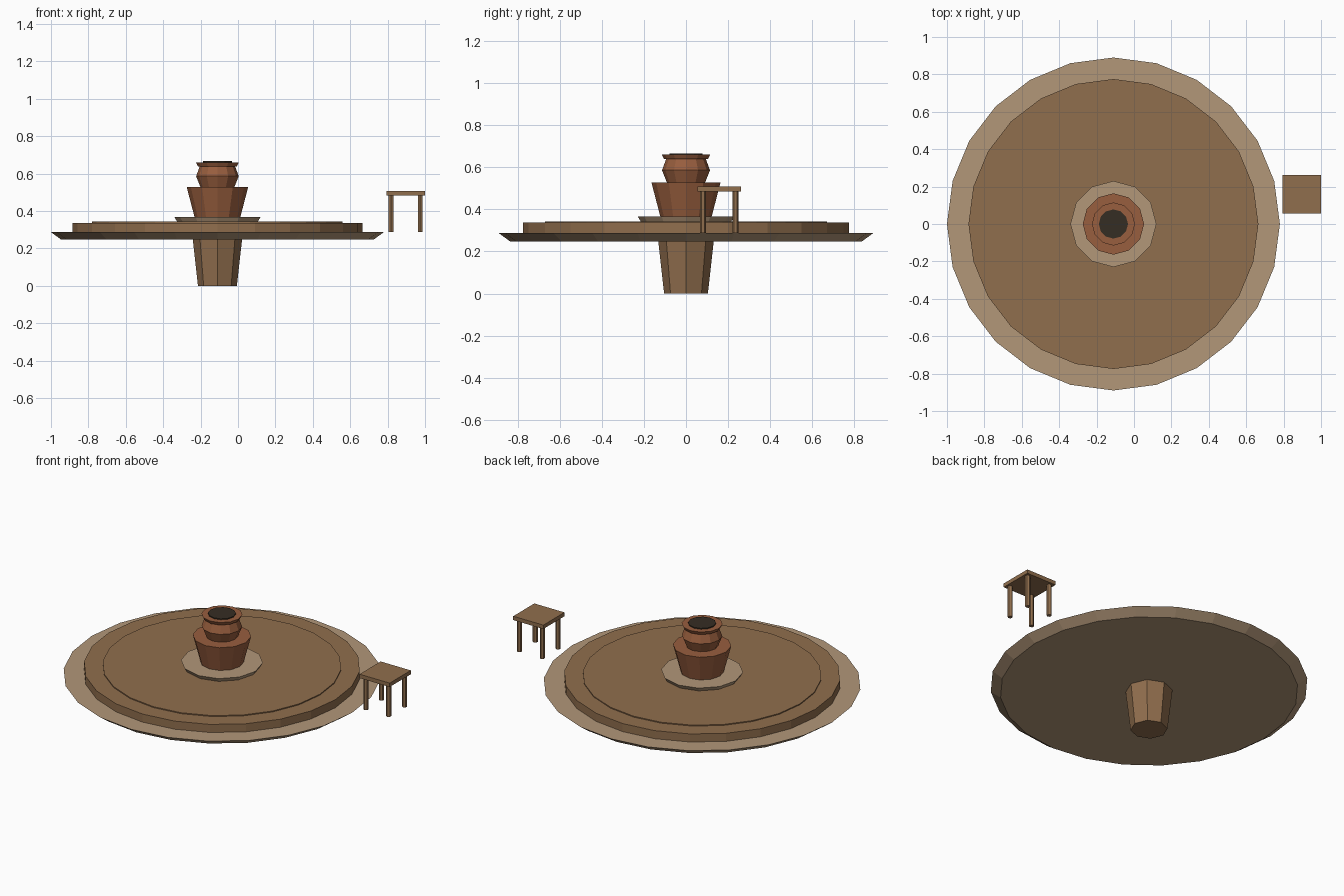
import bpy
import bmesh
from math import sin, cos, tau

default = bpy.data.objects.get("Cube")
if default:
    bpy.data.objects.remove(default)


def linear(c):
    c /= 255
    return c / 12.92 if c <= 0.04045 else ((c + 0.055) / 1.055) ** 2.4


def material(name, *rgb):
    colour = [linear(c) for c in rgb] + [1]
    mat = bpy.data.materials.new(name)
    mat.use_nodes = True
    mat.diffuse_color = colour
    mat.node_tree.nodes["Principled BSDF"].inputs["Base Color"].default_value = colour
    return mat


wood = material("brown wood", 144, 110, 77)
pale = material("pale wood", 178, 151, 121)
clay = material("terracotta", 152, 94, 62)
soil = material("dark soil", 53, 45, 35)

CENTRE = (-0.11, 0)


def finish(name, bm, mat):
    bmesh.ops.recalc_face_normals(bm, faces=bm.faces)
    mesh = bpy.data.meshes.new(name)
    bm.to_mesh(mesh)
    bm.free()
    mesh.materials.append(mat)
    obj = bpy.data.objects.new(name, mesh)
    bpy.context.collection.objects.link(obj)
    return obj


def lathe(name, profile, sides, mat, centre=CENTRE):
    """Stack of rings given as (radius, height), capped at both ends."""
    bm = bmesh.new()
    rings = []
    for radius, z in profile:
        rings.append([bm.verts.new((centre[0] + radius * sin(tau * i / sides),
                                    centre[1] + radius * cos(tau * i / sides), z))
                      for i in range(sides)])
    for low, high in zip(rings, rings[1:]):
        for i in range(sides):
            j = (i + 1) % sides
            bm.faces.new((low[i], low[j], high[j], high[i]))
    bm.faces.new(rings[0])
    bm.faces.new(rings[-1])
    return finish(name, bm, mat)


def box(name, centre, size, mat):
    bm = bmesh.new()
    bmesh.ops.create_cube(bm, size=1)
    bmesh.ops.scale(bm, vec=size, verts=bm.verts)
    bmesh.ops.translate(bm, vec=centre, verts=bm.verts)
    return finish(name, bm, mat)


# Round table: tapered pedestal, flared underplate, top and raised inlay
lathe("pedestal", [(0.104, 0), (0.132, 0.25)], 8, wood)
lathe("underplate", [(0.835, 0.247), (0.89, 0.287)], 24, pale)
lathe("table_top", [(0.775, 0.287), (0.775, 0.337)], 24, wood)
lathe("table_inlay", [(0.67, 0.336), (0.67, 0.343)], 24, wood)

# Saucer and two stacked pots
lathe("saucer", [(0.215, 0.342), (0.23, 0.367)], 12, pale)
lathe("lower_pot", [(0.122, 0.366), (0.164, 0.527)], 12, clay)
lathe("upper_pot", [(0.09, 0.526), (0.114, 0.586), (0.094, 0.64)], 12, clay)
lathe("pot_rim", [(0.104, 0.639), (0.115, 0.66)], 12, clay)
lathe("pot_soil", [(0.078, 0.655), (0.078, 0.666)], 12, soil)

# Small square stool beside the table
SEAT = (0.896, 0.158)
box("stool_seat", (*SEAT, 0.496), (0.206, 0.206, 0.024), wood)
for side, sx in (("right", -1), ("left", 1)):
    for end, sy in (("front", -1), ("back", 1)):
        lathe(f"stool_leg_{end}_{side}", [(0.0145, 0.288), (0.0145, 0.485)], 6, wood,
              (SEAT[0] + sx * 0.078, SEAT[1] + sy * 0.077))
